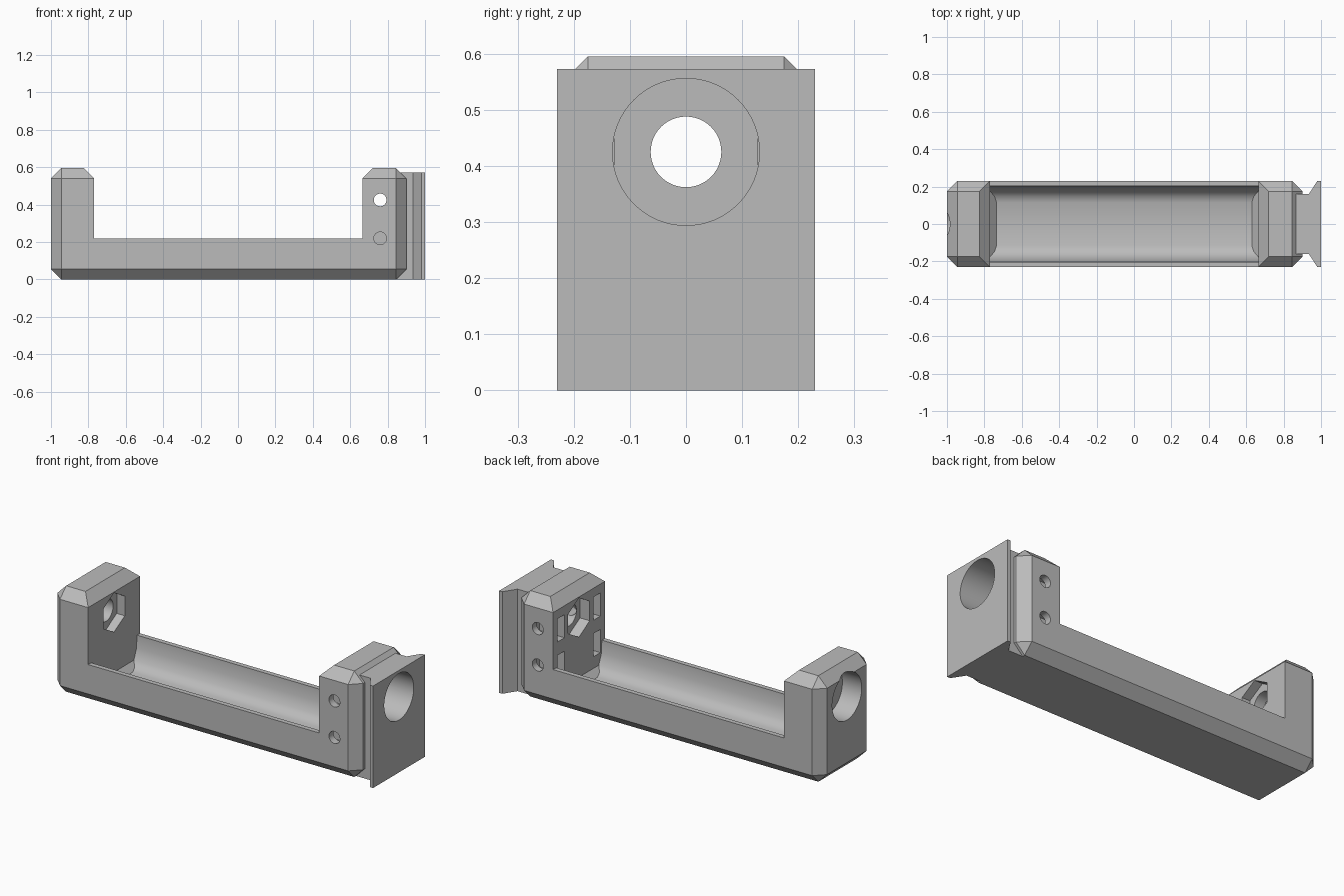
import bpy, bmesh, math
from mathutils import Matrix

if "Cube" in bpy.data.objects:
    bpy.data.objects.remove(bpy.data.objects["Cube"])

grey = bpy.data.materials.new("plain grey")
grey.diffuse_color = (0.5, 0.5, 0.5, 1)
grey.use_nodes = True
grey.node_tree.nodes["Principled BSDF"].inputs["Base Color"].default_value = grey.diffuse_color


def finish(name, bm):
    bmesh.ops.recalc_face_normals(bm, faces=bm.faces)
    me = bpy.data.meshes.new(name)
    bm.to_mesh(me)
    bm.free()
    me.materials.append(grey)
    ob = bpy.data.objects.new(name, me)
    bpy.context.collection.objects.link(ob)
    return ob


def loft(name, rings):
    """Closed solid through rings of equal point count."""
    bm = bmesh.new()
    vs = [[bm.verts.new(p) for p in r] for r in rings]
    n = len(vs[0])
    for a, b in zip(vs, vs[1:]):
        for i in range(n):
            j = (i + 1) % n
            bm.faces.new((a[i], a[j], b[j], b[i]))
    bm.faces.new(vs[0][::-1])
    bm.faces.new(vs[-1])
    return finish(name, bm)


def box(name, x0, x1, y0, y1, z0, z1, bevel=0):
    ob = loft(name, [[(x0, y0, z), (x1, y0, z), (x1, y1, z), (x0, y1, z)] for z in (z0, z1)])
    if bevel:
        bm = bmesh.new()
        bm.from_mesh(ob.data)
        bmesh.ops.bevel(bm, geom=bm.edges[:], offset=bevel, segments=1,
                        affect='EDGES', profile=0.5)
        bm.to_mesh(ob.data)
        bm.free()
    return ob


def rod(name, axis, a, b, u, z, r, n=48):
    """Cylinder or prism along x (u is y) or along y (u is x)."""
    rings = []
    for t in (a, b):
        ring = []
        for i in range(n):
            ang = 2 * math.pi * i / n + math.pi / 2
            c, s = u + r * math.cos(ang), z + r * math.sin(ang)
            ring.append((t, c, s) if axis == 'x' else (c, t, s))
        rings.append(ring)
    return loft(name, rings)


def boolean(target, tool, op='DIFFERENCE'):
    m = target.modifiers.new("bool", 'BOOLEAN')
    m.operation, m.solver, m.object = op, 'EXACT', tool
    bpy.context.view_layer.objects.active = target
    bpy.ops.object.modifier_apply(modifier=m.name)
    bpy.data.objects.remove(tool)


# Chamfered block, opened between the two end posts
body = box("handle_body", -1, 0.9, -0.23, 0.23, 0, 0.595, 0.055)
gap = [(-0.77, 0.22), (0.665, 0.22), (0.665, 0.54), (0.73, 0.605), (-0.835, 0.605), (-0.77, 0.54)]
boolean(body, loft("gap_cutter", [[(x, y, z) for x, z in gap] for y in (-0.3, 0.3)]))

# Hollow trough with rounded lower sides: (z, half width, end inset)
trough = []
for z, h, e in ((0.055, 0.115, 0.035), (0.066, 0.148, 0.024), (0.09, 0.176, 0),
                (0.15, 0.2, 0), (0.3, 0.206, 0)):
    x0, x1 = -0.77 + e, 0.665 - e
    trough.append([(x0, -h, z), (x1, -h, z), (x1, h, z), (x0, h, z)])
boolean(body, loft("trough_cutter", trough))

# Dovetail mounting plate on the right end
dove = [(0.82, -0.16), (0.935, -0.16), (0.98, -0.23), (1, -0.23),
        (1, 0.23), (0.98, 0.23), (0.935, 0.16), (0.82, 0.16)]
boolean(body, loft("dovetail", [[(x, y, z) for x, y in dove] for z in (0, 0.573)]), 'UNION')

# Bores on the long axis: counterbores, through hole and hexagonal pockets
ZC = 0.425
boolean(body, rod("left_counterbore", 'x', -1.1, -0.88, 0, ZC, 0.131, 64))
boolean(body, rod("right_counterbore", 'x', 0.815, 1.1, 0, ZC, 0.131, 64))
boolean(body, rod("through_bore", 'x', -1.1, 1.1, 0, ZC, 0.063))
boolean(body, rod("left_hex_pocket", 'x', -0.82, -0.7, 0, ZC, 0.11, 6))
boolean(body, rod("right_hex_pocket", 'x', 0.6, 0.725, 0, ZC, 0.11, 6))

# Side screw holes and nut slots in the right post
for s in (-1, 1):
    for z in (0.22, ZC):
        boolean(body, rod("screw_hole", 'y', s * 0.04, s * 0.3, 0.76, z, 0.034, 32))
        y0, y1 = sorted((s * 0.128, s * 0.19))
        boolean(body, box("nut_slot", 0.6, 0.82, y0, y1, z - 0.065, z + 0.065))

# Smooth bores, sharp chamfers
bpy.ops.object.select_all(action='DESELECT')
body.select_set(True)
bpy.context.view_layer.objects.active = body
bpy.ops.object.shade_smooth_by_angle(angle=math.radians(28))
